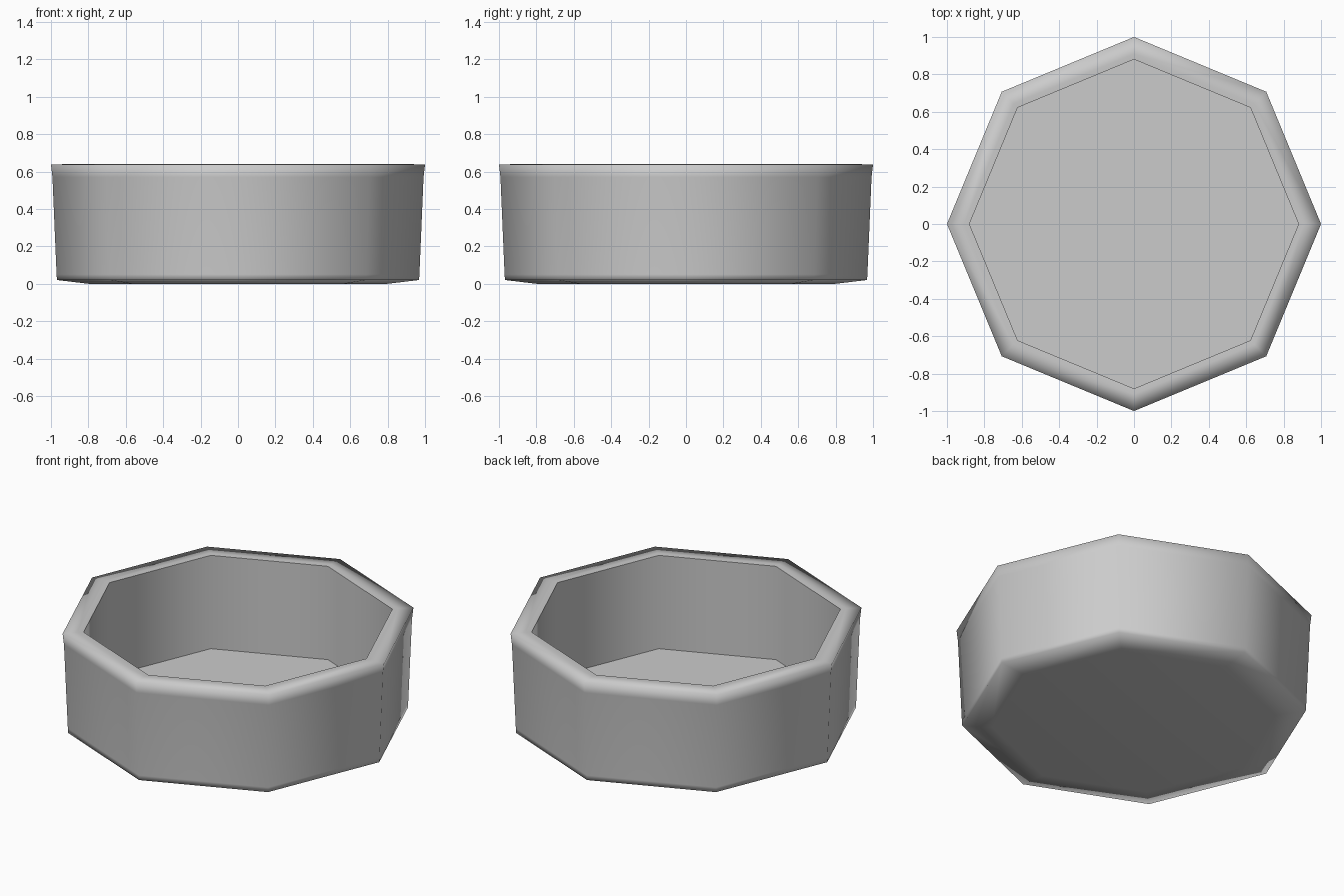
import bpy, bmesh
from math import cos, sin, pi

if "Cube" in bpy.data.objects:
    bpy.data.objects.remove(bpy.data.objects["Cube"])

SIDES = 8

# Profile (radius, height) from the underside, up the outer wall, over the rim, down to the floor
profile = [(0.80, 0.0), (0.968, 0.02), (0.970, 0.05), (0.992, 0.57), (1.0, 0.637),
           (0.91, 0.64), (0.88, 0.638), (0.88, 0.06)]
sharp_loops = (6, 7)  # inner lip and floor edge stay crisp

bm = bmesh.new()
rings = [[bm.verts.new((r * cos(2 * pi * i / SIDES), r * sin(2 * pi * i / SIDES), z))
          for i in range(SIDES)] for r, z in profile]

# Walls and rim
for low, high in zip(rings, rings[1:]):
    for i in range(SIDES):
        j = (i + 1) % SIDES
        bm.faces.new((low[i], low[j], high[j], high[i]))

# Underside and inner floor
bm.faces.new(list(reversed(rings[0])))
bm.faces.new(rings[-1])

for face in bm.faces:
    face.smooth = True
for k in sharp_loops:
    for i in range(SIDES):
        bm.edges.get((rings[k][i], rings[k][(i + 1) % SIDES])).smooth = False

bmesh.ops.recalc_face_normals(bm, faces=bm.faces)
mesh = bpy.data.meshes.new("octagonal_bowl")
bm.to_mesh(mesh)
bm.free()
bowl = bpy.data.objects.new("octagonal_bowl", mesh)
bpy.context.collection.objects.link(bowl)
